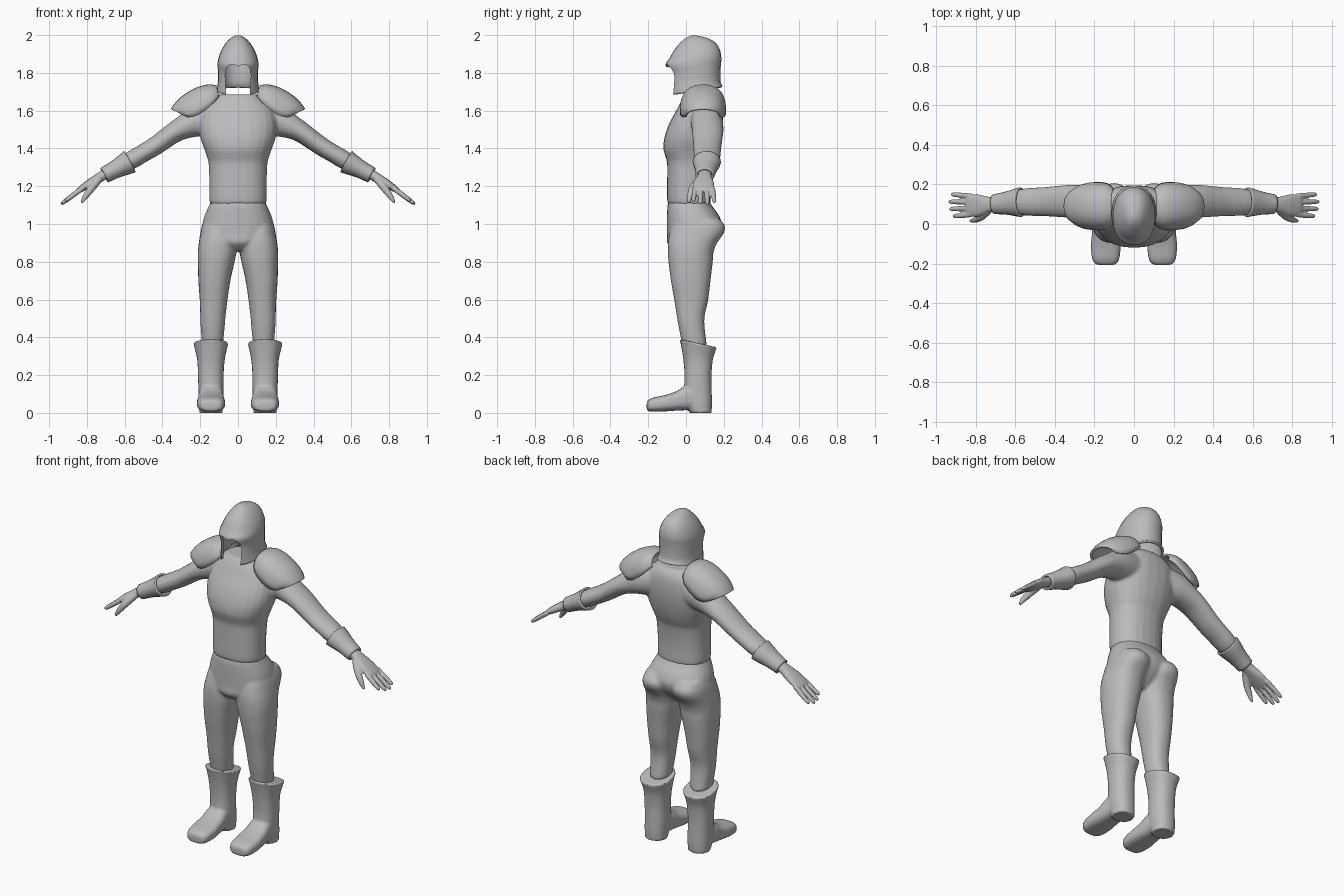
import bpy, bmesh, math
from mathutils import Vector

cube = bpy.data.objects.get("Cube")
if cube:
    bpy.data.objects.remove(cube, do_unlink=True)

grey = bpy.data.materials.new("plain_grey")
grey.use_nodes = True
grey.diffuse_color = (0.5, 0.5, 0.5, 1)
grey.node_tree.nodes["Principled BSDF"].inputs["Base Color"].default_value = (0.5, 0.5, 0.5, 1)
Y = Vector((0, 1, 0))


def oval(c, u, v, power=2.0, n=24, sweep=2 * math.pi):
    """Points of a superellipse (or an open arc of one) about c."""
    pts = []
    for i in range(n):
        a = sweep * i / (n if sweep > 4 else n - 1)
        cs, sn = math.cos(a), math.sin(a)
        e = 2 / power
        pts.append(c + u * math.copysign(abs(cs) ** e, cs) + v * math.copysign(abs(sn) ** e, sn))
    return pts


def levels(rows, power=2.3, tilt=0.0):
    """Horizontal sections from (z, x0, x1, y_front, y_back)."""
    out = []
    for z, x0, x1, yf, yb in rows:
        c = Vector(((x0 + x1) / 2, (yf + yb) / 2, z))
        h = (yb - yf) / 2
        out.append(oval(c, Vector(((x1 - x0) / 2, 0, 0)), Vector((0, h, tilt * h)), power))
    return out


def centred(rows, power=2.3):
    return levels([(z, -hx, hx, yf, yb) for z, hx, yf, yb in rows], power)


def tube(rows, power=2.0, n=20):
    """Sections square to a path, from (x, y, z, half_depth, half_height)."""
    pos = [Vector(r[:3]) for r in rows]
    out = []
    for i, r in enumerate(rows):
        d = (pos[min(i + 1, len(pos) - 1)] - pos[max(i - 1, 0)]).normalized()
        v = d.cross(Y).normalized()
        out.append(oval(pos[i], v.cross(d) * r[3], v * r[4], power, n))
    return out


def smooth_rings(rings, steps=4):
    """Catmull-Rom interpolation between the sections."""
    out = []
    for i in range(len(rings) - 1):
        quad = rings[max(i - 1, 0)], rings[i], rings[i + 1], rings[min(i + 2, len(rings) - 1)]
        for s in range(steps):
            t = s / steps
            out.append([b + ((c - a) * t + (2 * a - 5 * b + 4 * c - d) * t * t
                             + (3 * b - a - 3 * c + d) * t ** 3) / 2
                        for a, b, c, d in zip(*quad)])
    return out + [rings[-1]]


def flip(rings):
    return [[Vector((-p.x, p.y, p.z)) for p in r] for r in rings]


def build(name, lofts, closed=True, caps=(True, True)):
    """Skin every list of sections into one object."""
    bm = bmesh.new()
    for rings in lofts:
        vs = [[bm.verts.new(p) for p in r] for r in smooth_rings(rings)]
        n = len(vs[0])
        for a, b in zip(vs, vs[1:]):
            for i in range(n if closed else n - 1):
                j = (i + 1) % n
                bm.faces.new((a[i], a[j], b[j], b[i]))
        for cap, ring in zip(caps, (vs[0], vs[-1])):
            if cap:
                bm.faces.new(ring)
    bmesh.ops.recalc_face_normals(bm, faces=bm.faces)
    mesh = bpy.data.meshes.new(name)
    bm.to_mesh(mesh)
    bm.free()
    ob = bpy.data.objects.new(name, mesh)
    bpy.context.collection.objects.link(ob)
    mesh.materials.append(grey)
    bpy.ops.object.select_all(action='DESELECT')
    ob.select_set(True)
    bpy.context.view_layer.objects.active = ob
    bpy.ops.object.shade_smooth_by_angle(angle=math.radians(45))
    return ob


def fuse(ob, voxel=0.009, rounds=4):
    """Blend overlapping lofts into one soft skin."""
    m = ob.modifiers.new("fuse", 'REMESH')
    m.mode, m.voxel_size, m.use_smooth_shade = 'VOXEL', voxel, True
    s = ob.modifiers.new("soften", 'SMOOTH')
    s.factor, s.iterations = 0.5, rounds


def thicken(ob, t):
    m = ob.modifiers.new("thickness", 'SOLIDIFY')
    m.thickness, m.offset = t, -1


# Torso with arms
torso = centred([
    (1.105, .148, -.095, .13), (1.13, .152, -.1, .13), (1.22, .152, -.1, .13),
    (1.32, .156, -.1, .14), (1.36, .166, -.11, .155), (1.4, .18, -.12, .17),
    (1.46, .2, -.114, .185), (1.53, .205, -.09, .195), (1.6, .19, -.052, .195),
    (1.65, .155, -.025, .185), (1.685, .11, 0, .16)])
arm = tube([
    (.1, .1, 1.57, .08, .09), (.2, .11, 1.55, .085, .088), (.27, .113, 1.52, .085, .068),
    (.34, .115, 1.483, .083, .055), (.44, .113, 1.412, .075, .05),
    (.51, .112, 1.37, .072, .048), (.57, .11, 1.335, .066, .048), (.69, .1, 1.27, .04, .03)])
fuse(build("torso_and_arms", [torso, arm, flip(arm)]))

# Trousers
pelvis = centred([
    (1.14, .135, -.085, .115), (1.1, .152, -.098, .135), (1.05, .175, -.1, .172),
    (1.0, .188, -.1, .19), (.95, .185, -.1, .175), (.9, .13, -.1, .135), (.86, .07, -.06, .09)])
leg = levels([
    (1.03, .04, .175, -.05, .175), (.99, .012, .192, -.075, .206), (.95, .005, .2, -.088, .2),
    (.9, .004, .208, -.096, .165), (.85, .008, .213, -.096, .146), (.8, .018, .213, -.093, .142),
    (.7, .04, .21, -.08, .13), (.6, .055, .203, -.063, .118), (.52, .065, .2, -.05, .1),
    (.46, .07, .198, -.04, .098), (.36, .08, .19, -.02, .11)])
fuse(build("trousers", [pelvis, leg, flip(leg)]))

# Boots: flared shaft, foot and heel
shaft = levels([
    (.37, .05, .238, -.036, .163), (.345, .057, .23, -.028, .155), (.28, .07, .216, -.014, .142),
    (.2, .076, .212, -.008, .135), (.12, .076, .21, -.01, .136), (.05, .078, .208, 0, .138),
    (0, .082, .204, .02, .135)])
for p in [p for r in shaft[:2] for p in r]:
    p.z -= (p.y - .06) * .22
foot = []
for y, half, top, base in [
        (-.208, .03, .055, .018), (-.2, .055, .068, .01), (-.17, .07, .082, .006),
        (-.11, .075, .095, .008), (-.05, .07, .115, .012), (0, .066, .145, .014), (.06, .06, .15, .014)]:
    foot.append(oval(Vector((.143, y, (top + base) / 2)), Vector((half, 0, 0)),
                     Vector((0, 0, (top - base) / 2)), 2.8))

# Bracers
bracer = tube([
    (.573, .11, 1.33, .075, .064), (.6, .109, 1.315, .07, .058), (.65, .105, 1.289, .058, .048),
    (.708, .1, 1.258, .05, .043)])

# Hands: palm, four fingers and a thumb
hand = [tube([(.69, .1, 1.27, .034, .026), (.735, .098, 1.245, .04, .026),
              (.79, .094, 1.212, .056, .022), (.835, .093, 1.183, .054, .016),
              (.85, .093, 1.172, .045, .01)], 2.3)]
for k, reach in enumerate((.09, .108, .113, .1)):
    y = .048 + .031 * k
    spread = (k - 1.5) * .006
    path = [(0, .014), (.45, .0135), (.88, .011), (1, .005)]
    hand.append(tube([(.825 + reach * t, y + spread * t, 1.188 - reach * .74 * t, r, r)
                      for t, r in path], n=12))
hand.append(tube([(.735, .07, 1.238, .02, .02), (.775, .035, 1.19, .019, .02),
                  (.808, .02, 1.145, .014, .015), (.828, .016, 1.112, .007, .007)], n=12))

# Shoulder plates: arcs from the front edge over the top to the back edge
plate = []
for tx, tz, ex, ez, half in [
        (.115, 1.735, .1, 1.672, .085), (.165, 1.738, .125, 1.645, .112),
        (.23, 1.718, .165, 1.61, .122), (.29, 1.682, .215, 1.576, .12),
        (.33, 1.645, .255, 1.565, .108), (.356, 1.61, .275, 1.567, .088)]:
    plate.append(oval(Vector((ex, .09, ez)), Vector((0, half, 0)),
                      Vector((tx - ex, 0, tz - ez)), 2.3, 17, math.pi))

for side, turn in (("left", lambda r: r), ("right", flip)):
    fuse(build(side + "_boot", [turn(shaft), turn(foot)]), .007, 3)
    thicken(build(side + "_bracer", [turn(bracer)], caps=(False, False)), .012)
    fuse(build(side + "_hand", [turn(r) for r in hand]), .0045, 2)
    thicken(build(side + "_shoulder_plate", [turn(plate)], closed=False, caps=(False, False)), .012)

# Helmet: open shell with a face opening cut through the front
shell = centred([
    (1.705, .114, -.088, .195), (1.75, .107, -.088, .184), (1.8, .106, -.092, .182),
    (1.845, .108, -.108, .185), (1.88, .103, -.086, .187), (1.92, .088, -.063, .18),
    (1.955, .067, -.035, .16), (1.982, .042, -.005, .12), (1.997, .014, .025, .06)], 2.2)
for p in shell[0]:
    p.z += (p.y - .05) * .17
helmet = build("helmet", [shell], caps=(False, True))
thicken(helmet, .014)

half_outline = [(0, 1.832), (.025, 1.845), (.045, 1.843), (.062, 1.825), (.068, 1.79), (.06, 1.6)]
outline = half_outline + [(-x, z) for x, z in reversed(half_outline[1:])]
bm = bmesh.new()
face = bm.faces.new([bm.verts.new((x, -.3, z)) for x, z in outline])
new = bmesh.ops.extrude_face_region(bm, geom=[face])["geom"]
bmesh.ops.translate(bm, vec=(0, .32, 0), verts=[v for v in new if isinstance(v, bmesh.types.BMVert)])
bmesh.ops.recalc_face_normals(bm, faces=bm.faces)
mesh = bpy.data.meshes.new("face_opening_cutter")
bm.to_mesh(mesh)
bm.free()
mesh.materials.append(grey)
cutter = bpy.data.objects.new("face_opening_cutter", mesh)
bpy.context.collection.objects.link(cutter)
cutter.hide_render = True
cutter.hide_viewport = True
cut = helmet.modifiers.new("face_opening", 'BOOLEAN')
cut.operation, cut.solver, cut.object = 'DIFFERENCE', 'EXACT', cutter
